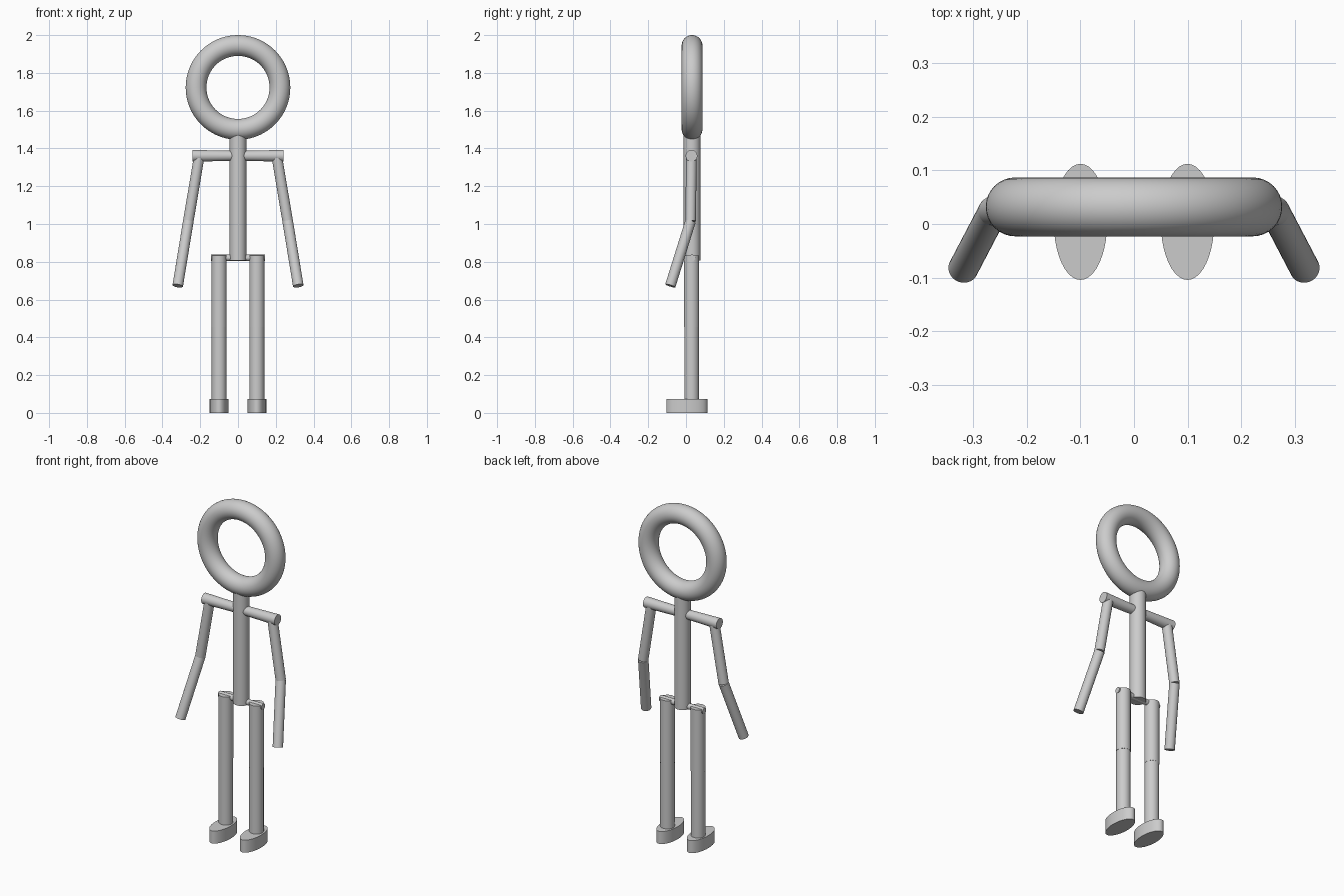
import bpy
from mathutils import Vector

if "Cube" in bpy.data.objects:
    bpy.data.objects.remove(bpy.data.objects["Cube"])


def smooth(ob):
    bpy.context.view_layer.objects.active = ob
    ob.select_set(True)
    bpy.ops.object.shade_smooth_by_angle(angle=0.6)


def rod(name, a, b, r1, r2=None):
    """Round rod from a to b, radius r1 at a and r2 at b."""
    a, b = Vector(a), Vector(b)
    bpy.ops.mesh.primitive_cone_add(
        vertices=40, radius1=r1, radius2=r1 if r2 is None else r2,
        depth=(b - a).length, location=(a + b) / 2)
    ob = bpy.context.object
    ob.name = name
    ob.rotation_euler = (b - a).to_track_quat('Z', 'Y').to_euler()
    smooth(ob)
    return ob


Y = 0.032  # depth of the body's centre line

# Ring head
bpy.ops.mesh.primitive_torus_add(
    major_radius=0.222, minor_radius=0.055, major_segments=72,
    minor_segments=32, location=(0, Y, 1.723), rotation=(1.5707963, 0, 0))
head = bpy.context.object
head.name = "ring_head"
smooth(head)

# Neck and torso in one post
rod("torso", (0, Y, 0.807), (0, Y, 1.475), 0.044)

# Hip bar
rod("hip_bar", (-0.143, Y, 0.821), (0.143, Y, 0.821), 0.017)

for s, side in ((-1, "left"), (1, "right")):
    # Shoulder bar, slimmer towards the torso
    rod(side + "_shoulder", (0, Y - 0.003, 1.361), (s * 0.24, Y - 0.003, 1.361), 0.026, 0.031)

    # Arm, forearm swung forward
    elbow = (s * 0.263, 0.024, 1.015)
    rod(side + "_upper_arm", (s * 0.205, 0.029, 1.36), elbow, 0.028)
    rod(side + "_forearm", elbow, (s * 0.319, -0.083, 0.673), 0.028)

    # Leg in two segments
    rod(side + "_thigh", (s * 0.1, 0.03, 0.455), (s * 0.1, 0.03, 0.832), 0.04)
    rod(side + "_shin", (s * 0.1, 0.03, 0.06), (s * 0.1, 0.03, 0.455), 0.039)

    # Oval foot
    foot = rod(side + "_foot", (s * 0.1, 0.004, 0), (s * 0.1, 0.004, 0.074), 0.05)
    foot.rotation_euler = (0, 0, 0)
    foot.scale = (1, 2.17, 1)
